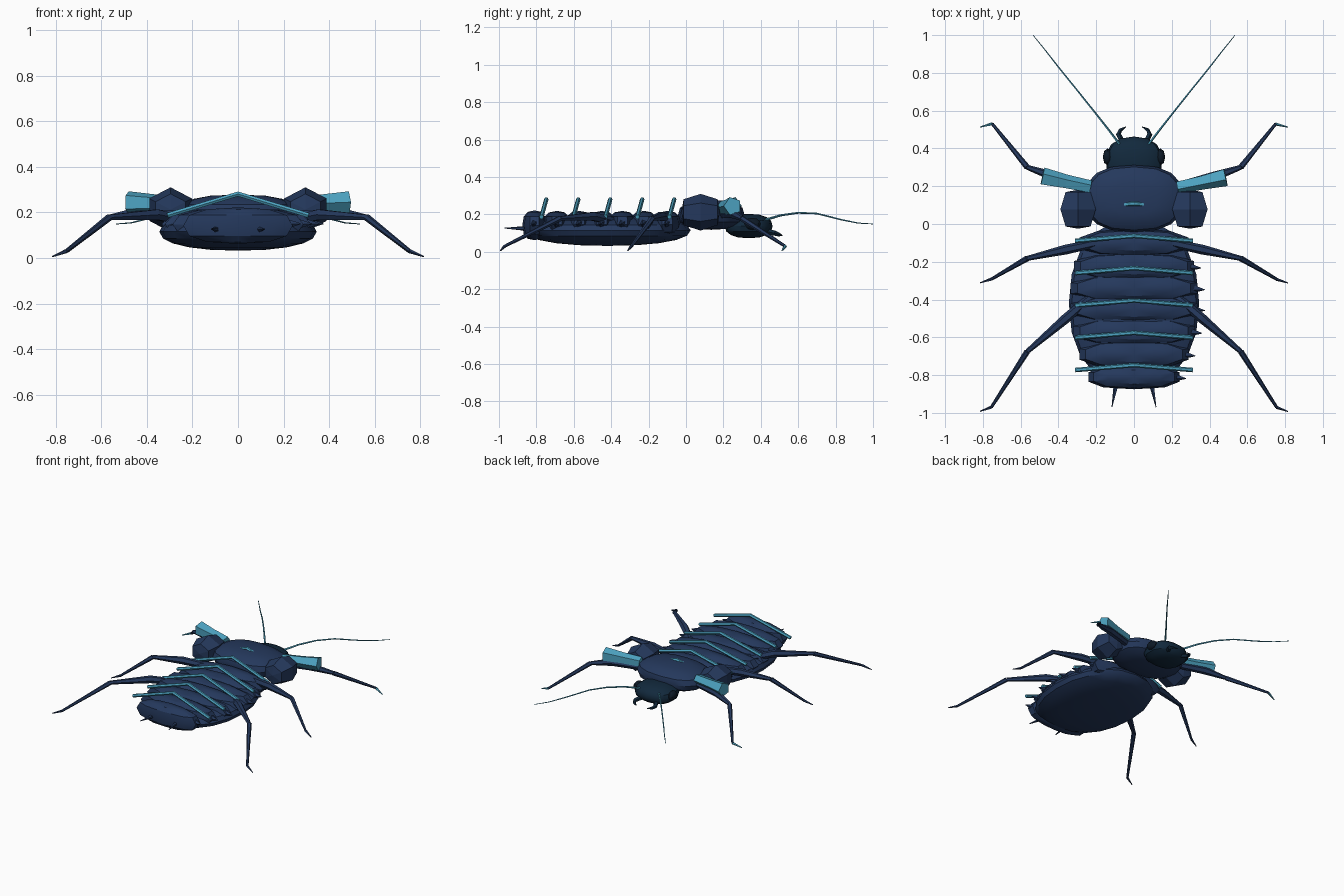
import bpy, bmesh, math
from mathutils import Vector, Matrix

if "Cube" in bpy.data.objects:
    bpy.data.objects.remove(bpy.data.objects["Cube"])


def material(name, rgb):
    m = bpy.data.materials.new(name)
    m.diffuse_color = (*rgb, 1)
    m.use_nodes = True
    m.node_tree.nodes["Principled BSDF"].inputs["Base Color"].default_value = m.diffuse_color
    return m


NAVY = material("navy shell", (0.018, 0.040, 0.108))
DARK = material("dark head", (0.006, 0.022, 0.046))
CYAN = material("cyan accent", (0.075, 0.37, 0.54))
BLACK = material("eye black", (0.004, 0.010, 0.02))


def finish(name, bm, mat, angle=None):
    bmesh.ops.recalc_face_normals(bm, faces=bm.faces[:])
    me = bpy.data.meshes.new(name)
    bm.to_mesh(me)
    bm.free()
    me.materials.append(mat)
    ob = bpy.data.objects.new(name, me)
    bpy.context.collection.objects.link(ob)
    if angle:
        bpy.ops.object.select_all(action='DESELECT')
        ob.select_set(True)
        bpy.context.view_layer.objects.active = ob
        bpy.ops.object.shade_smooth_by_angle(angle=math.radians(angle))
    return ob


def ellipsoid(name, mat, centre, half, segs=12, rings=8, angle=None, power=1.0):
    """Ellipsoid; power below 1 gives a boxier outline."""
    bm = bmesh.new()
    bmesh.ops.create_uvsphere(bm, u_segments=segs, v_segments=rings, radius=1)
    for v in bm.verts:
        v.co = Vector([math.copysign(abs(c) ** power, c) * h + o if abs(c) > 1e-5 else o
                       for c, h, o in zip(v.co, half, centre)])
    return finish(name, bm, mat, angle)


def tube(name, mat, pts, radii, sides=6, angle=None):
    """Tapered tube through points."""
    bm = bmesh.new()
    pts = [Vector(p) for p in pts]
    loops = []
    for i, p in enumerate(pts):
        d = (pts[min(i + 1, len(pts) - 1)] - pts[max(i - 1, 0)]).normalized()
        side = d.cross(Vector((0, 0, 1))).normalized()
        up = side.cross(d)
        loops.append([bm.verts.new(p + radii[i] * (math.cos(a) * side + math.sin(a) * up))
                      for a in [2 * math.pi * k / sides for k in range(sides)]])
    for a, b in zip(loops, loops[1:]):
        for k in range(sides):
            bm.faces.new((a[k], a[(k + 1) % sides], b[(k + 1) % sides], b[k]))
    bm.faces.new(loops[0])
    bm.faces.new(loops[-1])
    return finish(name, bm, mat, angle)


# Belly hull
ellipsoid("belly", NAVY, (0, -0.42, 0.115), (0.345, 0.445, 0.083), 20, 10, 35, 0.9)

# Overlapping abdomen plates with slightly pointed right tips
plates = [(-0.10, 0.30), (-0.225, 0.33), (-0.34, 0.35), (-0.45, 0.35),
          (-0.57, 0.335), (-0.69, 0.30), (-0.81, 0.25)]
for i, (y, w) in enumerate(plates):
    last = i == len(plates) - 1
    ellipsoid(f"abdomen_plate_{i + 1}", NAVY, (0, y, 0.142 if last else 0.147),
              (w, 0.065 if last else 0.073, 0.08 if last else 0.072), 10, 6, 30, 0.8)
    tube(f"plate_tip_{i + 1}", NAVY, [(w - 0.05, y, 0.15), (w + 0.025, y - 0.008, 0.15)],
         [0.028, 0.002], 5)

# Thorax and head
ellipsoid("thorax", NAVY, (0, 0.135, 0.198), (0.262, 0.178, 0.080), 16, 8, 35, 0.8)
ellipsoid("head", DARK, (0, 0.335, 0.138), (0.15, 0.128, 0.065), 14, 8, 35, 0.85)

# Chevron ribs along the back
for i in range(6):
    y = 0.108 - 0.171 * i
    tube(f"back_rib_{i + 1}", CYAN,
         [(-0.31, y - 0.026, 0.187), (0, y, 0.281), (0.31, y - 0.026, 0.187)],
         [0.012] * 3, 6)

leg_paths = {
    "front_leg": [(0.20, 0.19, 0.20), (0.42, 0.25, 0.205), (0.565, 0.30, 0.178),
                  (0.75, 0.53, 0.03)],
    "middle_leg": [(0.15, -0.09, 0.18), (0.36, -0.135, 0.19), (0.565, -0.182, 0.178),
                   (0.755, -0.292, 0.03)],
    "hind_leg": [(0.22, -0.38, 0.16), (0.36, -0.50, 0.19), (0.565, -0.675, 0.178),
                 (0.755, -0.97, 0.03)],
}
feet = {"front_leg": (0.815, 0.513, 0.006), "middle_leg": (0.815, -0.312, 0.006),
        "hind_leg": (0.815, -0.992, 0.006)}

for s, side in ((-1, "left"), (1, "right")):
    def mir(pts):
        return [(s * x, y, z) for x, y, z in pts]

    # Faceted shoulder
    bm = bmesh.new()
    bmesh.ops.create_uvsphere(bm, u_segments=6, v_segments=4, radius=1)
    rot = Matrix.Rotation(math.pi / 2, 3, 'X')
    for v in bm.verts:
        c = rot @ v.co
        # flatten the front and back poles into blunt ends
        y = max(-0.8, min(0.8, c.y)) / 0.8
        c = Vector((c.x * 0.108, y * 0.103, c.z * 0.098))
        v.co = c + Vector((s * 0.296, 0.078, 0.212))
    finish(f"{side}_shoulder", bm, NAVY)

    # Flared cyan upper arm guard
    tube(f"{side}_arm_guard", CYAN,
         mir([(0.23, 0.195, 0.235), (0.36, 0.222, 0.240), (0.485, 0.25, 0.245)]),
         [0.036, 0.04, 0.050], 5)

    # Legs and feet
    for name, pts in leg_paths.items():
        tube(f"{side}_{name}_thigh", NAVY, mir(pts[:3]), [0.022, 0.026, 0.013], 6)
        tube(f"{side}_{name}_shin", NAVY, mir(pts[2:]), [0.016, 0.008], 6)
        tube(f"{side}_{name}_foot", CYAN if name == "front_leg" else NAVY,
             mir([pts[3], feet[name]]), [0.009, 0.003], 5)

    # Antenna
    tube(f"{side}_antenna", CYAN,
         mir([(0.075, 0.42, 0.17), (0.14, 0.505, 0.195), (0.215, 0.60, 0.209),
              (0.295, 0.70, 0.205), (0.40, 0.83, 0.172), (0.47, 0.92, 0.154),
              (0.535, 1.0, 0.149)]),
         [0.007, 0.006, 0.005, 0.0045, 0.004, 0.003, 0.002], 5)

    # Hooked mandible
    tube(f"{side}_mandible", DARK,
         mir([(0.06, 0.43, 0.11), (0.083, 0.475, 0.10), (0.072, 0.498, 0.092),
              (0.042, 0.515, 0.088)]),
         [0.016, 0.014, 0.01, 0.002], 5)

    # Eye
    ellipsoid(f"{side}_eye", BLACK, (s * 0.14, 0.355, 0.15), (0.025, 0.045, 0.032), 8, 6, 35)

    # Tail prong
    tube(f"{side}_tail_prong", NAVY, mir([(0.092, -0.84, 0.125), (0.117, -0.97, 0.127)]),
         [0.015, 0.002], 5)
